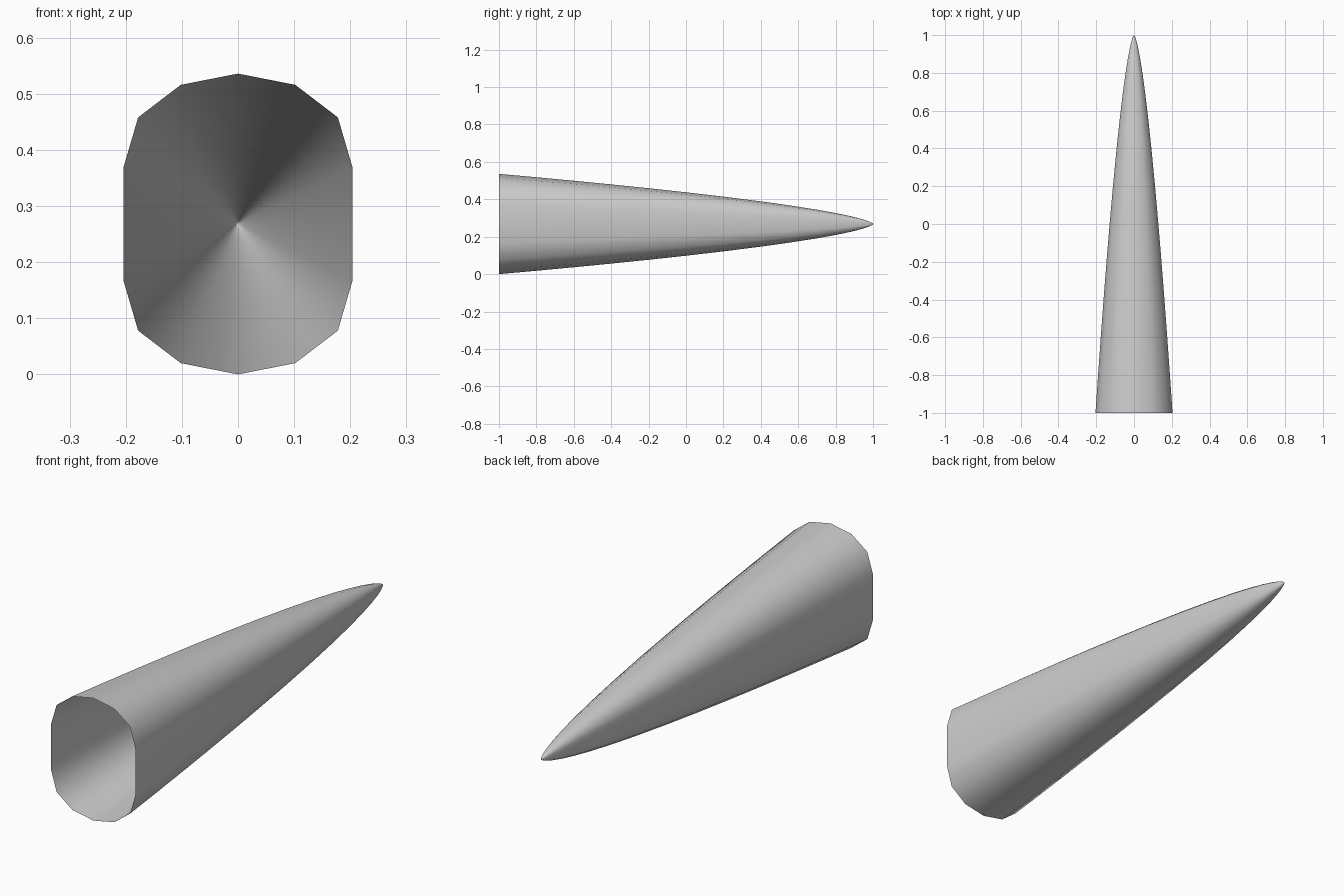
import bpy, bmesh

if "Cube" in bpy.data.objects:
    bpy.data.objects.remove(bpy.data.objects["Cube"])

CZ = 0.268
# Open-end outline: one quarter, mirrored to 14 points
quarter = [(0.0, 0.268), (0.102, 0.248), (0.178, 0.190), (0.204, 0.101)]
right = quarter + [(x, -z) for x, z in reversed(quarter)]
outline = right + [(-x, z) for x, z in reversed(right[1:-1])]

# Distance from the tip (0) to the open end (1)
stations = [1, .9, .8, .7, .6, .5, .4, .3, .22, .15, .1, .06, .03, .015, .006, .002]

bm = bmesh.new()
rings = []
for t in stations:
    s = t ** 0.66
    rings.append([bm.verts.new((x * s, 1 - 2 * t, CZ + z * s)) for x, z in outline])

# Tapered skin
n = len(outline)
for a, b in zip(rings, rings[1:]):
    for i in range(n):
        j = (i + 1) % n
        bm.faces.new((a[i], a[j], b[j], b[i]))

# Closed tip
tip = bm.verts.new((0, 1, CZ))
for i in range(n):
    bm.faces.new((rings[-1][i], rings[-1][(i + 1) % n], tip))

# Open shell: orient outwards by checking one side face
bm.normal_update()
bm.faces.ensure_lookup_table()
f = bm.faces[0]
c = f.calc_center_median()
if f.normal.x * c.x + f.normal.z * (c.z - CZ) < 0:
    bmesh.ops.reverse_faces(bm, faces=bm.faces[:])
for f in bm.faces:
    f.smooth = True

mesh = bpy.data.meshes.new("tapered_spike")
bm.to_mesh(mesh)
bm.free()
bpy.context.collection.objects.link(bpy.data.objects.new("tapered_spike", mesh))
